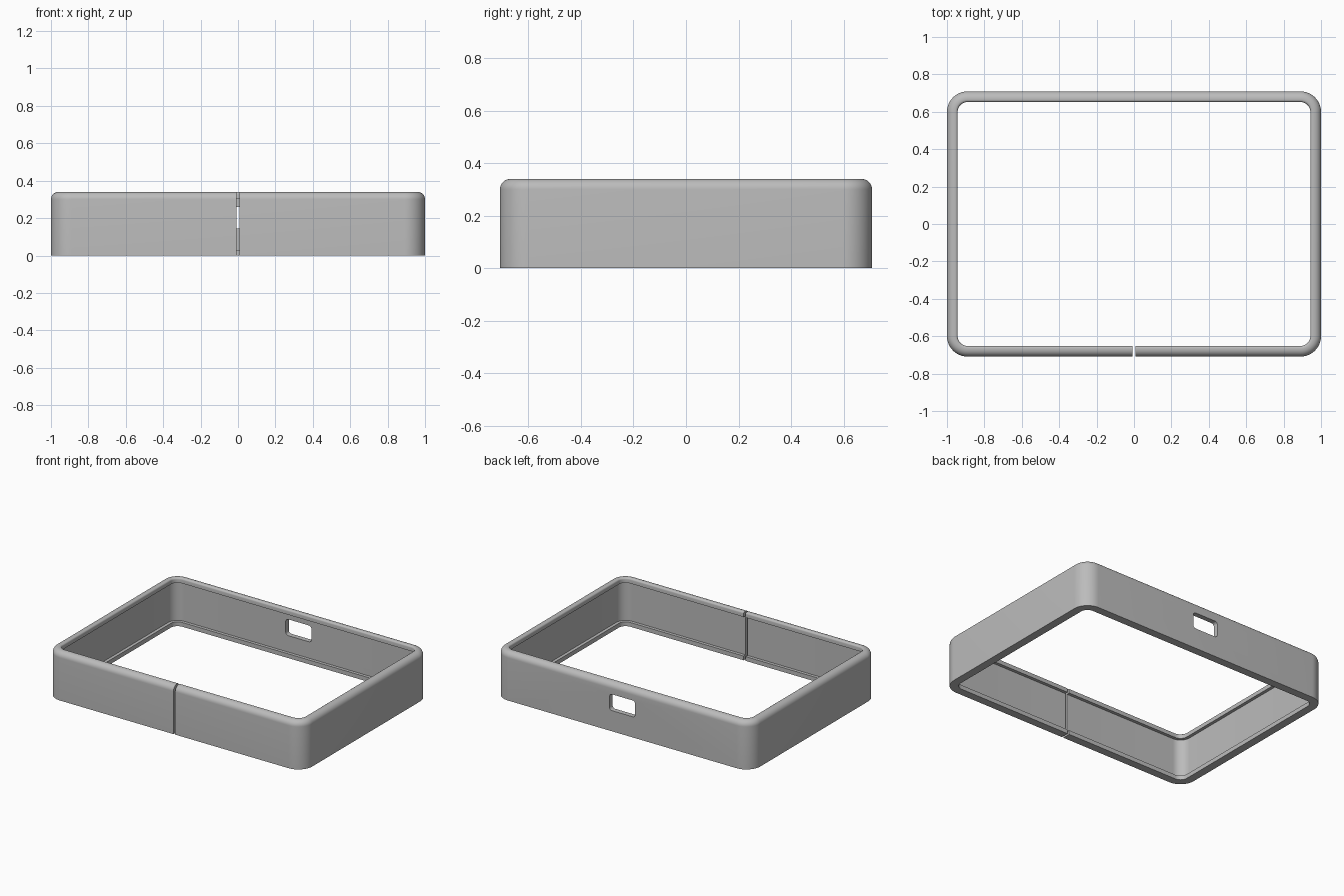
import bpy, bmesh
from math import sin, cos, pi
from mathutils import Vector

cube = bpy.data.objects.get("Cube")
if cube:
    bpy.data.objects.remove(cube, do_unlink=True)

HALF_X, HALF_Y, HEIGHT = 1.0, 0.709, 0.34
CORNER, GAP = 0.11, 0.007      # plan corner radius, half width of the front slit
WALL, LIP = 0.035, 0.057       # inset of the wall's inner face and of the lips
ROUND, SOFT = 0.04, 0.012      # outer and inner top fillets

grey = bpy.data.materials.new("grey plastic")
grey.use_nodes = True
grey.diffuse_color = (0.5, 0.5, 0.5, 1)
grey.node_tree.nodes["Principled BSDF"].inputs["Base Color"].default_value = (0.5, 0.5, 0.5, 1)


def arc(cx, cy, r, start, end, steps):
    angles = [start + (end - start) * i / steps for i in range(steps + 1)]
    return [(cx + r * cos(a), cy + r * sin(a)) for a in angles]


def outline(inset):
    """Rounded rectangle, open at the slit in the middle of the front."""
    hx, hy, r = HALF_X - inset, HALF_Y - inset, CORNER - inset
    pts = [(GAP, -hy)]
    for sx, sy, quarter in ((1, -1, -1), (1, 1, 0), (-1, 1, 1), (-1, -1, 2)):
        a = quarter * pi / 2
        pts += arc(sx * (hx - r), sy * (hy - r), r, a, a + pi / 2, 12)
    return pts + [(-GAP, -hy)]


# Cross-section as (inset, z): C-shaped wall with a lip above and below
profile = [(0, 0)]
profile += arc(ROUND, HEIGHT - ROUND, ROUND, pi, pi / 2, 8)
profile += arc(LIP - SOFT, HEIGHT - SOFT, SOFT, pi / 2, 0, 4)
profile += [(LIP, HEIGHT - 0.035), (WALL, HEIGHT - 0.035),
            (WALL, 0.03), (LIP, 0.03), (LIP, 0)]

# Frame body swept round the outline
bm = bmesh.new()
rails = [[bm.verts.new((x, y, z)) for x, y in outline(d)] for d, z in profile]
for a, b in zip(rails, rails[1:] + rails[:1]):
    for i in range(len(a) - 1):
        bm.faces.new((a[i], a[i + 1], b[i + 1], b[i]))
bm.faces.new([rail[0] for rail in rails])
bm.faces.new([rail[-1] for rail in reversed(rails)])
bmesh.ops.recalc_face_normals(bm, faces=bm.faces)
mesh = bpy.data.meshes.new("bumper_frame")
bm.to_mesh(mesh)
bm.free()
mesh.materials.append(grey)
frame = bpy.data.objects.new("bumper_frame", mesh)
bpy.context.collection.objects.link(frame)

# Rounded port window cut through the back wall
bm = bmesh.new()
bmesh.ops.create_cube(bm, size=1)
bmesh.ops.scale(bm, vec=(0.2, 0.2, 0.115), verts=bm.verts)
bmesh.ops.translate(bm, vec=(0, HALF_Y, 0.203), verts=bm.verts)
along_y = [e for e in bm.edges
           if abs((e.verts[0].co - e.verts[1].co).normalized().dot(Vector((0, 1, 0)))) > 0.9]
bmesh.ops.bevel(bm, geom=along_y, offset=0.02, segments=6, profile=0.5, affect='EDGES')
cut_mesh = bpy.data.meshes.new("port_cutter")
bm.to_mesh(cut_mesh)
bm.free()
cut_mesh.materials.append(grey)
cutter = bpy.data.objects.new("port_cutter", cut_mesh)
cutter.hide_render = True
bpy.context.collection.objects.link(cutter)

mod = frame.modifiers.new("port", 'BOOLEAN')
mod.operation = 'DIFFERENCE'
mod.solver = 'EXACT'
mod.object = cutter
for ob in bpy.context.selected_objects:
    ob.select_set(False)
bpy.context.view_layer.objects.active = frame
frame.select_set(True)
bpy.ops.object.modifier_apply(modifier=mod.name)
bpy.data.objects.remove(cutter, do_unlink=True)
bpy.ops.object.shade_smooth_by_angle(angle=pi / 6)
